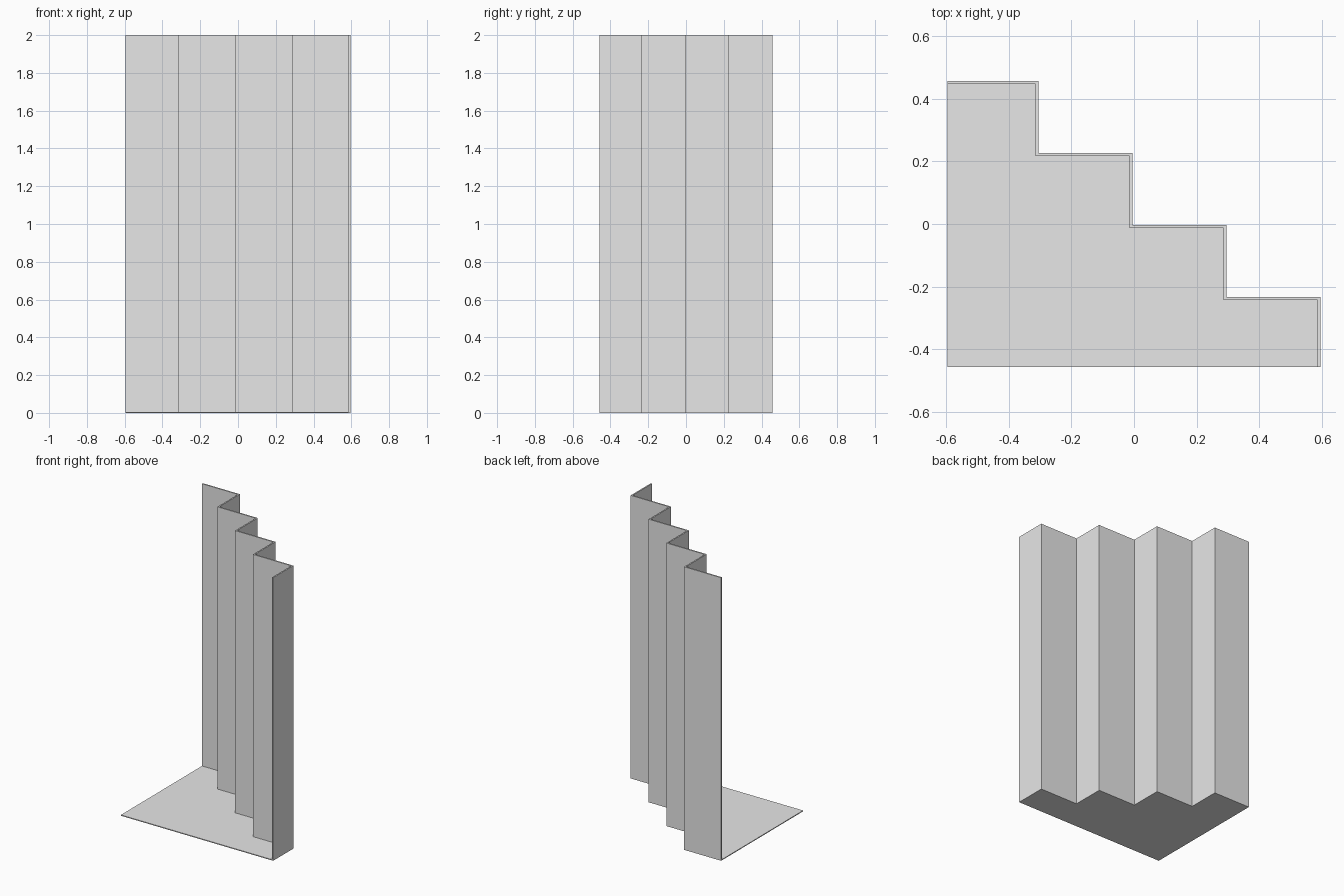
import bpy
import bmesh

cube = bpy.data.objects.get("Cube")
if cube:
    bpy.data.objects.remove(cube, do_unlink=True)

HEIGHT, WALL, FLOOR = 2.0, 0.0095, 0.006
HALF_X, HALF_Y = 0.595, 0.4575
RUN, DROP, STEPS = 0.30, 0.23, 4

grey = bpy.data.materials.new("light_grey")
grey.use_nodes = True
colour = (0.8, 0.8, 0.8, 1)
grey.diffuse_color = colour
grey.node_tree.nodes["Principled BSDF"].inputs["Base Color"].default_value = colour


def stair_path(inset):
    """Zigzag from the back right corner to the front left corner."""
    path = [(-HALF_X, HALF_Y - inset)]
    for i in range(STEPS):
        x = HALF_X - RUN * (STEPS - 1 - i) - inset
        y = HALF_Y - DROP * i - inset
        path += [(x, y), (x, max(y - DROP, -HALF_Y))]
    path[-1] = (path[-1][0], -HALF_Y)
    return path


bm = bmesh.new()


def ring(path, z):
    return [bm.verts.new((x, y, z)) for x, y in path]


def strip(a, b):
    for i in range(len(a) - 1):
        bm.faces.new((a[i], a[i + 1], b[i + 1], b[i]))


# Pleated wall: outer skin, top rim and inner skin down to the floor
outer_low = ring(stair_path(0), 0)
outer_top = ring(stair_path(0), HEIGHT)
inner_top = ring(stair_path(WALL), HEIGHT)
inner_low = ring(stair_path(WALL), FLOOR)
strip(outer_low, outer_top)
strip(outer_top, inner_top)
strip(inner_top, inner_low)

# Floor slab: underside and upper side
corner_low, = ring([(-HALF_X, -HALF_Y)], 0)
corner_top, = ring([(-HALF_X, -HALF_Y)], FLOOR)
bm.faces.new(outer_low + [corner_low])
bm.faces.new(inner_low + [corner_top])

# L-shaped end faces where wall and floor meet the open sides
for end in (0, -1):
    bm.faces.new((corner_low, outer_low[end], outer_top[end],
                  inner_top[end], inner_low[end], corner_top))

bmesh.ops.recalc_face_normals(bm, faces=bm.faces)
mesh = bpy.data.meshes.new("pleated_wall_with_floor")
bm.to_mesh(mesh)
bm.free()
mesh.materials.append(grey)
screen = bpy.data.objects.new("pleated_wall_with_floor", mesh)
bpy.context.collection.objects.link(screen)
